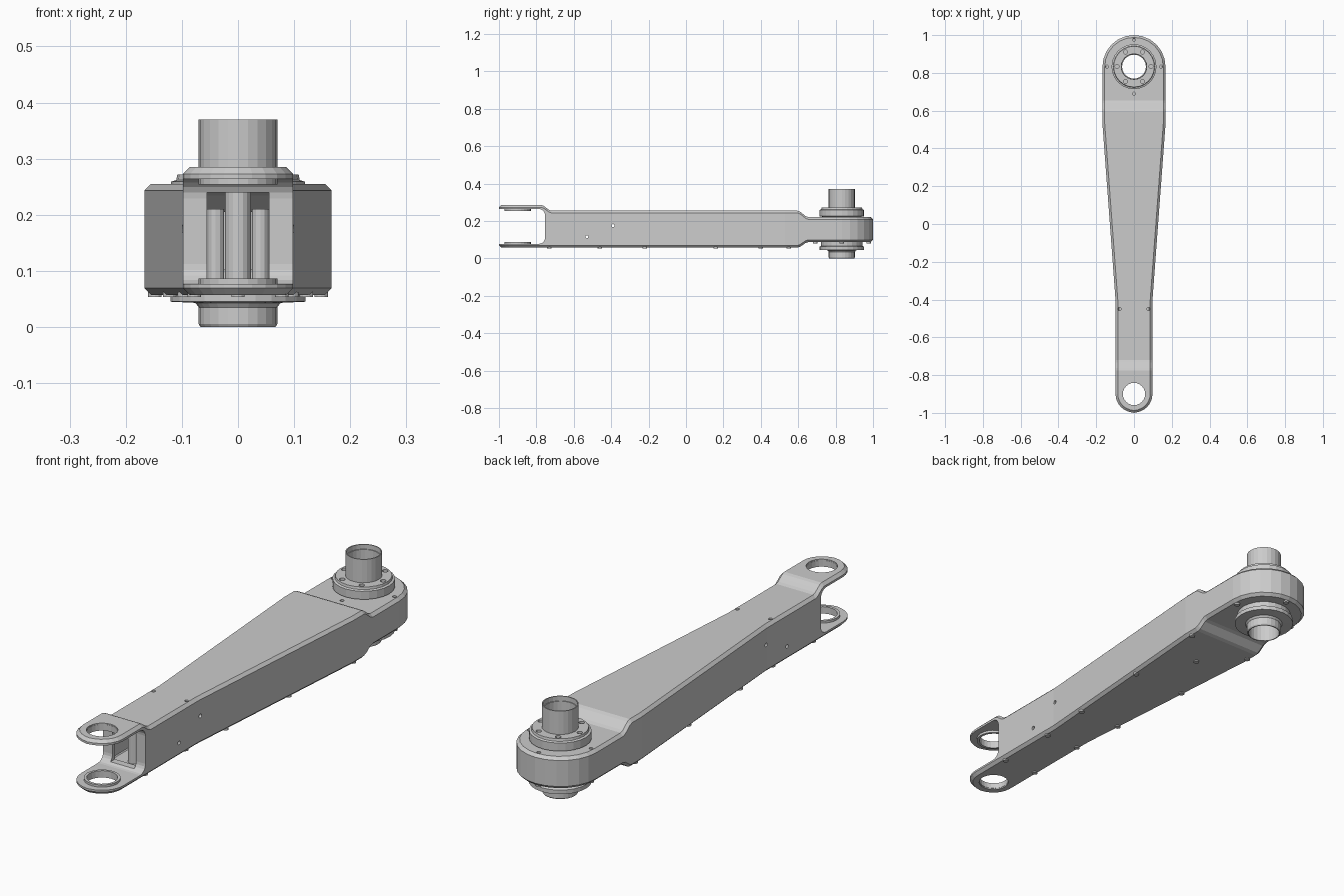
import bpy, bmesh
from math import sin, cos, pi
from mathutils import Vector

if "Cube" in bpy.data.objects:
    bpy.data.objects.remove(bpy.data.objects["Cube"])


def make(name, verts, faces):
    bm = bmesh.new()
    vs = [bm.verts.new(v) for v in verts]
    for f in faces:
        bm.faces.new([vs[i] for i in f])
    bmesh.ops.recalc_face_normals(bm, faces=bm.faces)
    me = bpy.data.meshes.new(name)
    bm.to_mesh(me)
    bm.free()
    ob = bpy.data.objects.new(name, me)
    bpy.context.collection.objects.link(ob)
    return ob


def lathe(name, profile, centre, n=24):
    """Spin a closed (radius, z) profile around a vertical axis."""
    m = len(profile)
    verts = [(centre[0] + r * cos(2 * pi * i / n), centre[1] + r * sin(2 * pi * i / n), z)
             for i in range(n) for r, z in profile]
    faces = [(i * m + j, (i + 1) % n * m + j, (i + 1) % n * m + (j + 1) % m, i * m + (j + 1) % m)
             for i in range(n) for j in range(m)]
    return make(name, verts, faces)


def prism(name, poly, a, b, axis):
    """Extrude a polygon along axis z (poly is x,y) or x (poly is y,z)."""
    n = len(poly)
    put = (lambda p, h: (p[0], p[1], h)) if axis == 'z' else (lambda p, h: (h, p[0], p[1]))
    verts = [put(p, a) for p in poly] + [put(p, b) for p in poly]
    faces = [list(range(n)), list(range(n, 2 * n))]
    faces += [(i, (i + 1) % n, n + (i + 1) % n, n + i) for i in range(n)]
    return make(name, verts, faces)


def rod(name, u, v, r, a, b, axis='z', n=12):
    return prism(name, [(u + r * cos(2 * pi * i / n), v + r * sin(2 * pi * i / n))
                        for i in range(n)], a, b, axis)


def cut(ob, cutter):
    mod = ob.modifiers.new("cut", 'BOOLEAN')
    mod.operation, mod.solver, mod.object = 'DIFFERENCE', 'EXACT', cutter
    bpy.context.view_layer.objects.active = ob
    bpy.ops.object.modifier_apply(modifier=mod.name)
    bpy.data.objects.remove(cutter)


def ease(y, a, b, za, zb):
    t = min(1, max(0, (y - a) / (b - a)))
    return za + (zb - za) * t * t * (3 - 2 * t)


def top_z(y):
    return ease(y, -.775, -.72, .285, .255) if y < 0 else ease(y, .595, .655, .255, .22)


def bottom_z(y):
    return ease(y, .595, .655, .057, .087)


def shell(name, right, wall, c):
    """Chamfered solid from a half outline, following the side profile."""
    loop = [Vector(p) for p in right]
    loop += [Vector((-x, y)) for x, y in reversed(right) if x > 1e-6]
    n, inner = len(loop), []
    for i, p in enumerate(loop):
        d1 = (p - loop[i - 1]).normalized()
        d2 = (loop[(i + 1) % n] - p).normalized()
        n1, n2 = Vector((d1.y, -d1.x)), Vector((d2.y, -d2.x))
        inner.append(p + (n1 + n2) * (c / (1 + n1.dot(n2))))
    verts = []
    for ring, dz in ((inner, 0), (loop, c)):
        verts += [(q.x, q.y, bottom_z(p.y) + wall + dz) for q, p in zip(ring, loop)]
    for ring, dz in ((loop, c), (inner, 0)):
        verts += [(q.x, q.y, top_z(p.y) - wall - dz) for q, p in zip(ring, loop)]
    faces = [(k * n + i, k * n + (i + 1) % n, (k + 1) * n + (i + 1) % n, (k + 1) * n + i)
             for k in range(3) for i in range(n)]
    for o in (0, 3 * n):                       # ladder caps
        for i in range(n // 2):
            ids = [i, i + 1, (n - i - 1) % n, (n - i) % n]
            faces.append([o + k for k in dict.fromkeys(ids)])
    return make(name, verts, faces)


HUB, EYE, Q = .833, -.9, 6
bends = [.655, .64, .625, .61, .595]
fork_bends = [-.72, -.734, -.748, -.762, -.775]


def arc(cy, r, a0, a1):
    pts = [(r * cos(a0 + (a1 - a0) * i / Q), cy + r * sin(a0 + (a1 - a0) * i / Q))
           for i in range(Q + 1)]
    return [(0 if abs(x) < 1e-6 else x, y) for x, y in pts]


# Main arm body
half = arc(HUB, .167, pi / 2, 0) + [(.167, y) for y in bends] + [(.167, .53), (.098, -.4)]
half += [(.098, y) for y in fork_bends] + arc(EYE, .098, 0, -pi / 2)
half[-1] = (0, -1)
body = shell("arm_body", half, 0, .012)

# Hollow inside
w = .015
half = arc(HUB, .167 - w, pi / 2, 0) + [(.167 - w, y) for y in bends]
half += [(.167 - w, .53), (.083, -.4), (.083, -.72), (.083, -.737), (0, -.737)]
cut(body, shell("cavity_cutter", half, w, .004))

# Fork slot with rounded inner corners, and the window into the hollow
r, y1, z0, z1 = .035, -.753, .077, .264
slot = [(-1.1, z0)]
slot += [(y1 - r + r * sin(pi / 2 * i / 5), z0 + r - r * cos(pi / 2 * i / 5)) for i in range(6)]
slot += [(y1 - r + r * cos(pi / 2 * i / 5), z1 - r + r * sin(pi / 2 * i / 5)) for i in range(6)]
slot += [(-1.1, z1)]
cut(body, prism("slot_cutter", slot, -.3, .3, 'x'))
window = [(-.055, -.8), (.055, -.8), (.055, -.7), (-.055, -.7)]
cut(body, prism("window_cutter", window, .085, .24, 'z'))

# Pin eye, hub bore and small drilled holes
cut(body, rod("eye_cutter", 0, EYE, .06, 0, .4, n=24))
cut(body, rod("bore_cutter", 0, HUB, .075, 0, .4, n=24))
for y, z in ((-.53, .115), (-.39, .175)):
    cut(body, rod("side_hole_cutter", y, z, .008, -.3, .3, 'x'))
for s in (-1, 1):
    cut(body, rod("top_hole_cutter", s * .077, -.45, .008, .2, .4))
for i in range(4):
    a = i * pi / 2
    cut(body, rod("end_hole_cutter", .143 * cos(a), HUB + .143 * sin(a), .008, .19, .4))

# Bushing rings on the inner faces of the fork
for name, a, b in (("lower_bushing", .062, .086), ("upper_bushing", .254, .28)):
    lathe(name, [(.059, a), (.07, a), (.07, b), (.059, b)], (0, EYE))

# Joint hub with flanges above and below
hub = lathe("joint_hub", [
    (.063, 0), (.063, .35), (.066, .35), (.066, .37), (.07, .37), (.07, .272),
    (.108, .272), (.11, .262), (.119, .259), (.119, .225), (.105, .222), (.105, .215),
    (.085, .21), (.085, .095), (.11, .09), (.11, .066), (.12, .062), (.12, .045),
    (.076, .043), (.07, .035), (.07, .005), (.067, 0)], (0, HUB))
for i in range(6):
    a = i * pi / 3
    cut(hub, rod("flange_hole_cutter", .09 * cos(a), HUB + .09 * sin(a), .011, .26, .3))

# Posts inside the hollow
rod("centre_post", 0, -.69, .023, .065, .246, n=16)
for s in (-1, 1):
    rod("cable_post", s * .04, -.6, .015, .065, .21)

# Bolt heads underneath
spots = [(s * x, y) for s in (-1, 1)
         for x, y in ((.078, -.73), (.078, -.46), (.096, -.22), (.122, .16), (.148, .55))]
for x, y in spots + [(0, .4)]:
    rod("bottom_bolt", x, y, .012, .053, .062)
for i in range(4):
    a = i * pi / 2
    rod("end_bolt", .143 * cos(a), HUB + .143 * sin(a), .012, .08, .092)
